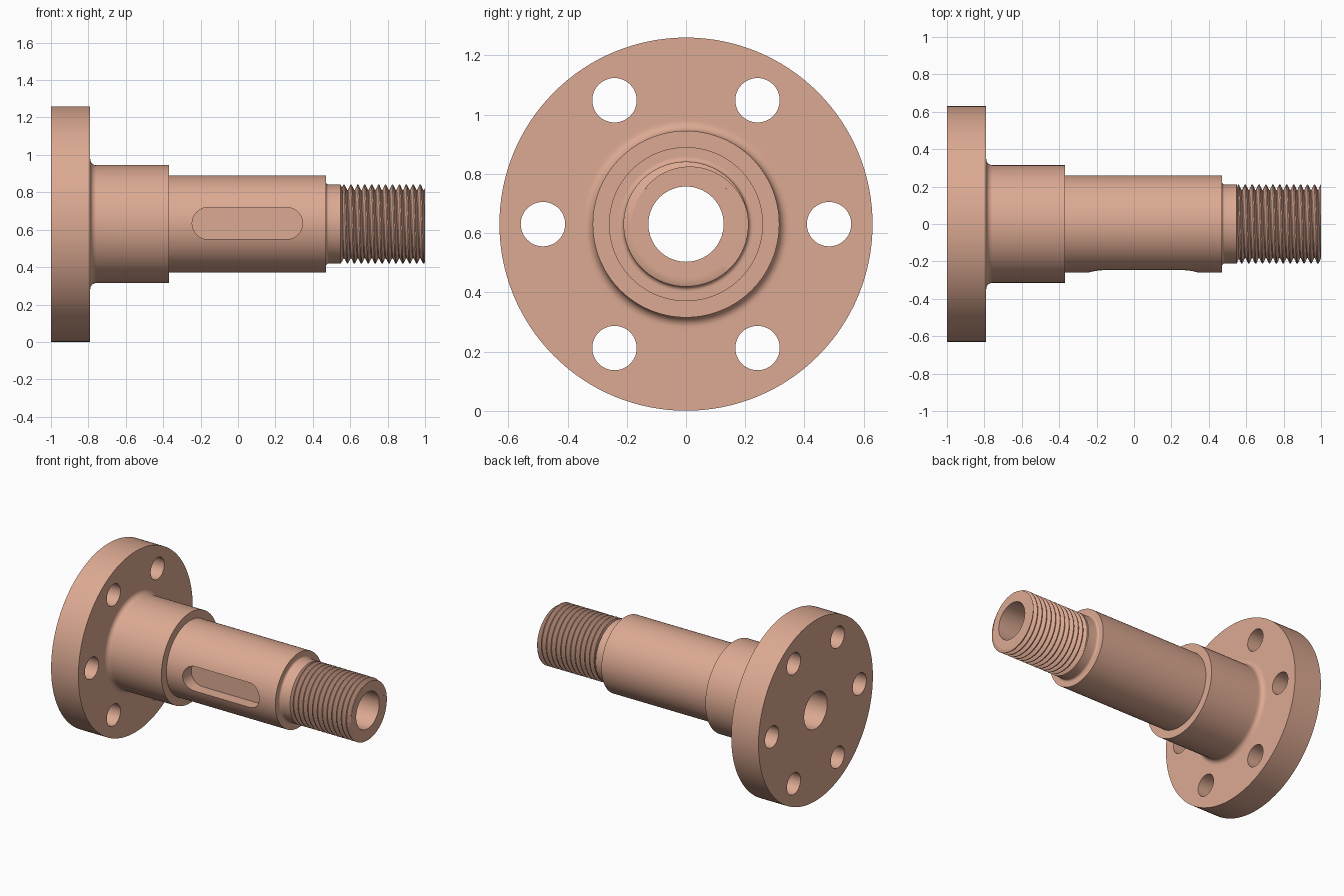
import bpy, bmesh
from math import pi, sin, cos, hypot
from mathutils import Matrix, Vector

if "Cube" in bpy.data.objects:
    bpy.data.objects.remove(bpy.data.objects["Cube"])

AXIS_Z = 0.63
CORE = 0.181

steel = bpy.data.materials.new("salmon_paint")
steel.diffuse_color = (0.72, 0.40, 0.29, 1)
steel.use_nodes = True
steel.node_tree.nodes["Principled BSDF"].inputs["Base Color"].default_value = steel.diffuse_color


def make(name, bm):
    bmesh.ops.recalc_face_normals(bm, faces=bm.faces)
    me = bpy.data.meshes.new(name)
    bm.to_mesh(me)
    bm.free()
    ob = bpy.data.objects.new(name, me)
    bpy.context.collection.objects.link(ob)
    me.materials.append(steel)
    return ob


def activate(ob):
    bpy.ops.object.select_all(action='DESELECT')
    ob.select_set(True)
    bpy.context.view_layer.objects.active = ob


def lathe(bm, profile, n=128):
    # closed (x, r) profile turned around the shaft axis
    rings = [[bm.verts.new((x, r * cos(2 * pi * j / n), AXIS_Z + r * sin(2 * pi * j / n)))
              for j in range(n)] for x, r in profile]
    for a, b in zip(rings, rings[1:] + rings[:1]):
        for j in range(n):
            k = (j + 1) % n
            bm.faces.new((a[j], a[k], b[k], b[j]))


def fillet(x, r, rad, n=8):
    # concave quarter from a wall at x down to a cylinder of radius r
    return [(x + rad - rad * cos(a), r + rad - rad * sin(a))
            for a in (pi / 2 * i / n for i in range(n + 1))]


# Flange, hub, seat, relief neck and bored thread core in one turned body
profile = [(-1, 0.127), (-1, 0.63), (-0.79, 0.63), (-0.79, 0.36)]
profile += fillet(-0.79, 0.315, 0.033)
profile += [(-0.745, 0.315), (-0.37, 0.315), (-0.37, 0.26), (0.47, 0.26), (0.47, 0.23)]
profile += fillet(0.47, 0.211, 0.015, 5)
profile += [(0.549, 0.211), (0.563, CORE), (1, CORE), (1, 0.127)]
bm = bmesh.new()
lathe(bm, profile)
body = make("flanged_shaft", bm)

# Cutters: six bolt holes and the round-ended keyway
bm = bmesh.new()
for i in range(6):
    a = i * pi / 3
    loc = Vector((-0.895, 0.483 * cos(a), AXIS_Z + 0.483 * sin(a)))
    bmesh.ops.create_cone(bm, cap_ends=True, segments=48, radius1=0.075, radius2=0.075,
                          depth=0.4, matrix=Matrix.Translation(loc) @ Matrix.Rotation(pi / 2, 4, 'Y'))
outline = []
for cx, start in ((0.26, -pi / 2), (-0.16, pi / 2)):
    for i in range(25):
        a = start + pi * i / 24
        outline.append(bm.verts.new((cx + 0.085 * cos(a), -0.165, AXIS_Z + 0.004 + 0.085 * sin(a))))
face = bm.faces.new(outline)
ext = bmesh.ops.extrude_face_region(bm, geom=[face], use_keep_orig=True)
bmesh.ops.translate(bm, vec=(0, -0.2, 0),
                    verts=[v for v in ext["geom"] if isinstance(v, bmesh.types.BMVert)])
cutter = make("cutter", bm)
cutter.hide_render = True

mod = body.modifiers.new("holes", 'BOOLEAN')
mod.operation = 'DIFFERENCE'
mod.solver = 'EXACT'
mod.object = cutter
activate(body)
bpy.ops.object.modifier_apply(modifier=mod.name)
bpy.data.objects.remove(cutter)
bpy.ops.object.shade_smooth_by_angle(angle=pi / 6)

# Right-hand helical thread, swept long and trimmed flat at both ends
PITCH, SEG, TURNS = 0.037, 96, 15
tooth = [(0, 0.183), (0.12, 0.183), (0.48, 0.211), (0.64, 0.211), (1, 0.183)]
bm = bmesh.new()
rows = []
for i in range(SEG * TURNS + 1):
    a = 2 * pi * i / SEG
    rows.append([bm.verts.new((0.5 + PITCH * (i / SEG + t), r * cos(a), AXIS_Z + r * sin(a)))
                 for t, r in tooth])
for a, b in zip(rows, rows[1:]):
    for k in range(len(tooth) - 1):
        bm.faces.new((a[k], a[k + 1], b[k + 1], b[k]))
bmesh.ops.remove_doubles(bm, verts=bm.verts, dist=1e-5)
for x, d in ((0.556, -1), (1.0, 1)):
    bmesh.ops.bisect_plane(bm, geom=bm.verts[:] + bm.edges[:] + bm.faces[:], dist=1e-6,
                           plane_co=(x, 0, 0), plane_no=(d, 0, 0), clear_outer=True)
rim = [e for e in bm.edges if e.is_boundary]
ext = bmesh.ops.extrude_edge_only(bm, edges=rim)
for v in ext["geom"]:
    if isinstance(v, bmesh.types.BMVert):
        y, z = v.co.y, v.co.z - AXIS_Z
        s = CORE / hypot(y, z)
        v.co.y, v.co.z = y * s, AXIS_Z + z * s
thread = make("thread", bm)
activate(thread)
bpy.ops.object.shade_smooth_by_angle(angle=pi / 6)
